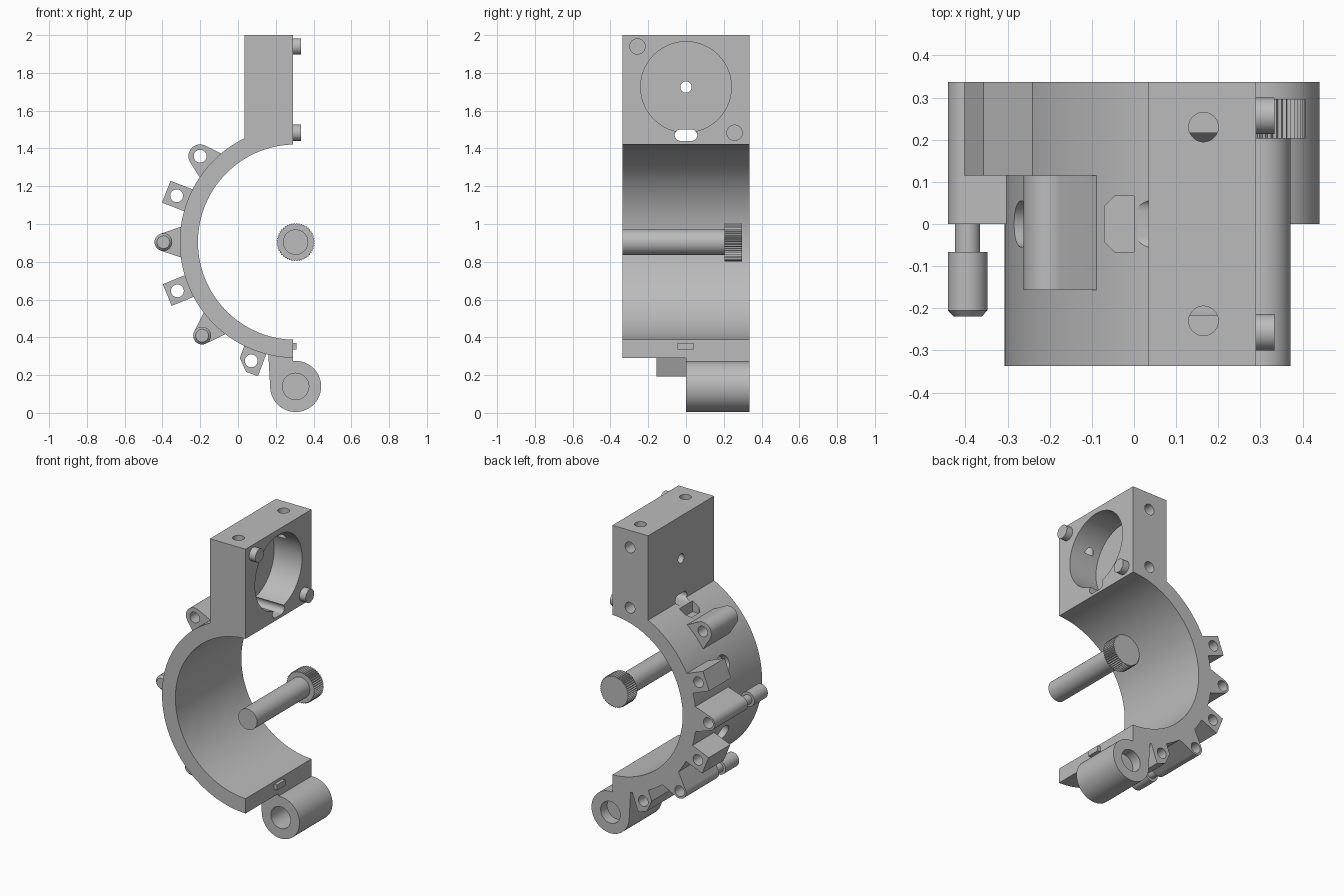
import bpy, bmesh
from math import sin, cos, pi, acos, asin, radians
from mathutils import Matrix, Vector

if "Cube" in bpy.data.objects:
    bpy.data.objects.remove(bpy.data.objects["Cube"], do_unlink=True)

grey = bpy.data.materials.new("plain grey")
grey.use_nodes = True
colour = (0.5, 0.5, 0.5, 1)
grey.diffuse_color = colour
grey.node_tree.nodes["Principled BSDF"].inputs["Base Color"].default_value = colour

CX, CZ = 0.305, 0.904          # centre of the clamp arc
R_IN, R_OUT = 0.517, 0.613
HALF = 0.337                   # half of the depth
END = 0.29                     # flat mating plane


def loft(name, rings, axis="y"):
    """Solid through a list of (offset, outline) sections along an axis."""
    place = {"x": lambda u, w, d: (d, u, w),
             "y": lambda u, w, d: (u, d, w),
             "z": lambda u, w, d: (u, w, d)}[axis]
    bm = bmesh.new()
    loops = [[bm.verts.new(place(u, w, d)) for u, w in pts] for d, pts in rings]
    for a, b in zip(loops, loops[1:]):
        for i in range(len(a)):
            j = (i + 1) % len(a)
            bm.faces.new((a[i], a[j], b[j], b[i]))
    bm.faces.new(loops[0])
    bm.faces.new(loops[-1])
    bmesh.ops.recalc_face_normals(bm, faces=bm.faces)
    mesh = bpy.data.meshes.new(name)
    bm.to_mesh(mesh)
    bm.free()
    mesh.materials.append(grey)
    ob = bpy.data.objects.new(name, mesh)
    bpy.context.collection.objects.link(ob)
    return ob


def prism(name, pts, lo, hi, axis="y"):
    return loft(name, [(lo, pts), (hi, pts)], axis)


def arc(u, w, r, a0, a1, n):
    return [(u + r * cos(a0 + (a1 - a0) * i / n),
             w + r * sin(a0 + (a1 - a0) * i / n)) for i in range(n + 1)]


def circle(u, w, r, n=48):
    return arc(u, w, r, 0, 2 * pi, n)[:-1]


def rod(name, u, w, r, lo, hi, axis="y", n=48):
    return prism(name, circle(u, w, r, n), lo, hi, axis)


def cut(ob, cutters):
    """Subtract each cutter, then discard it."""
    for c in cutters:
        c.hide_render = True
        mod = ob.modifiers.new("cut", "BOOLEAN")
        mod.operation, mod.solver, mod.object = "DIFFERENCE", "EXACT", c
        dg = bpy.context.evaluated_depsgraph_get()
        mesh = bpy.data.meshes.new_from_object(ob.evaluated_get(dg))
        ob.modifiers.clear()
        ob.data = mesh
        bpy.data.objects.remove(c, do_unlink=True)


# Clamp body: half ring and mounting block in one outline
out_end, in_end = acos((END - CX) / R_OUT), acos((END - CX) / R_IN)
block_angle = acos((0.035 - CX) / R_OUT)
outline = arc(CX, CZ, R_OUT, 2 * pi - out_end, block_angle, 72)
outline += [(0.035, 2.0), (END, 2.0)]
outline += arc(CX, CZ, R_IN, in_end, 2 * pi - in_end, 90)
body = prism("clamp_body", outline, -HALF, HALF)

slot = arc(0.03, 1.47, 0.03, -pi / 2, pi / 2, 12) + arc(-0.03, 1.47, 0.03, pi / 2, 3 * pi / 2, 12)
pocket = [(0, -0.067), (0, 0.067), (-0.045, 0.067), (-0.07, 0.042), (-0.07, -0.042), (-0.045, -0.067)]
cutters = [
    rod("bore", 0, 1.725, 0.24, 0.09, 0.4, "x", 96),
    rod("centre_hole", 0, 1.725, 0.03, -0.1, 0.4, "x"),
    prism("wire_slot", slot, -0.1, 0.4, "x"),
    prism("pocket", pocket, 1.365, 1.5, "z"),
]
for y in (-0.23, 0.23):
    cutters.append(rod("top_hole", 0.165, y, 0.035, 1.83, 2.1, "z"))
for z in (1.5, 1.89):
    cutters.append(rod("back_hole", 0.165, z, 0.035, 0.2, 0.4))
for angle in (159, 202):
    hole = rod("ring_hole", 0, 0, 0.055, 0.57, 0.7, "x")
    hole.data.transform(Matrix.Translation(Vector((CX, 0, CZ))) @ Matrix.Rotation(-radians(angle), 4, "Y"))
    cutters.append(hole)
cut(body, cutters)

# Locating pegs and key on the mating plane
for name, y, z in (("upper_peg", -0.257, 1.94), ("lower_peg", 0.257, 1.483)):
    rod(name, y, z, 0.043, END - 0.02, 0.334, "x")
prism("locating_key", [(-0.045, 0.335), (0.04, 0.335), (0.04, 0.37), (-0.045, 0.37)], END - 0.02, 0.311, "x")

# Hinge barrel with its web, bored from both ends
hinge_z, hinge_r = 0.14, 0.135
barrel = arc(CX, hinge_z, hinge_r, -pi, pi / 2, 60) + [(END, hinge_z + hinge_r), (END, 0.32), (0.16, 0.32)]
hinge = prism("hinge_barrel", barrel, 0, HALF)
cut(hinge, [rod("front_bore", CX, hinge_z, 0.07, -0.1, 0.2),
            rod("back_bore", CX, hinge_z, 0.07, 0.27, 0.4)])


# Lugs around the ring, outlined in (radius, tangent) coordinates
def teardrop(r, tip, base):
    side = asin((base - tip) / (r - 0.59))
    return [(0.59, -base)] + arc(r, 0, tip, -pi / 2 + side, pi / 2 - side, 24) + [(0.59, base)]


square = [(0.59, -0.062), (0.735, -0.062), (0.735, 0.062), (0.59, 0.062)]
chamfered = [(0.59, -0.062), (0.678, -0.062), (0.735, -0.005), (0.735, 0.062), (0.59, 0.062)]
pointed = teardrop(0.7, 0.047, 0.087)
lugs = [
    ("upper_lug", 138, 0.68, teardrop(0.68, 0.062, 0.09), -0.157, 0.115, False),
    ("upper_square_lug", 158.7, 0.676, square, 0.115, HALF, False),
    ("middle_lug", 180, 0.7, pointed, 0, HALF, True),
    ("lower_square_lug", 202.4, 0.677, square, 0.115, HALF, False),
    ("lower_lug", 225, 0.7, pointed, 0, HALF, True),
    ("bottom_lug", 249.5, 0.671, chamfered, -0.157, HALF, False),
]
for name, angle, hole_r, shape, lo, hi, has_pin in lugs:
    a = radians(angle)
    pts = [(CX + r * cos(a) - t * sin(a), CZ + r * sin(a) + t * cos(a)) for r, t in shape]
    lug = prism(name, pts, lo, hi)
    hx, hz = CX + hole_r * cos(a), CZ + hole_r * sin(a)
    cut(lug, [rod("lug_hole", hx, hz, 0.034, 0.15 if has_pin else lo - 0.1, 0.4)])
    if has_pin:
        # Thumb pin with a chamfered grip
        profile = [(0.05, 0.03), (-0.067, 0.03), (-0.067, 0.047), (-0.205, 0.047), (-0.219, 0.034)]
        loft(name + "_pin", [(y, circle(hx, hz, r)) for y, r in profile])

# Knurled bolt on the clamp axis
rod("bolt_shaft", CX, CZ, 0.067, -HALF, 0.21, n=64)
teeth = 48
knurl = []
for i in range(teeth * 2):
    r = 0.102 if i % 2 else 0.095
    knurl.append((CX + r * cos(pi * i / teeth), CZ + r * sin(pi * i / teeth)))
prism("bolt_head", knurl, 0.203, 0.297)

# Smooth the round surfaces and keep the edges crisp
for ob in bpy.context.scene.objects:
    if ob.type == "MESH":
        bpy.ops.object.select_all(action="DESELECT")
        ob.select_set(True)
        bpy.context.view_layer.objects.active = ob
        bpy.ops.object.shade_smooth_by_angle(angle=radians(25))
